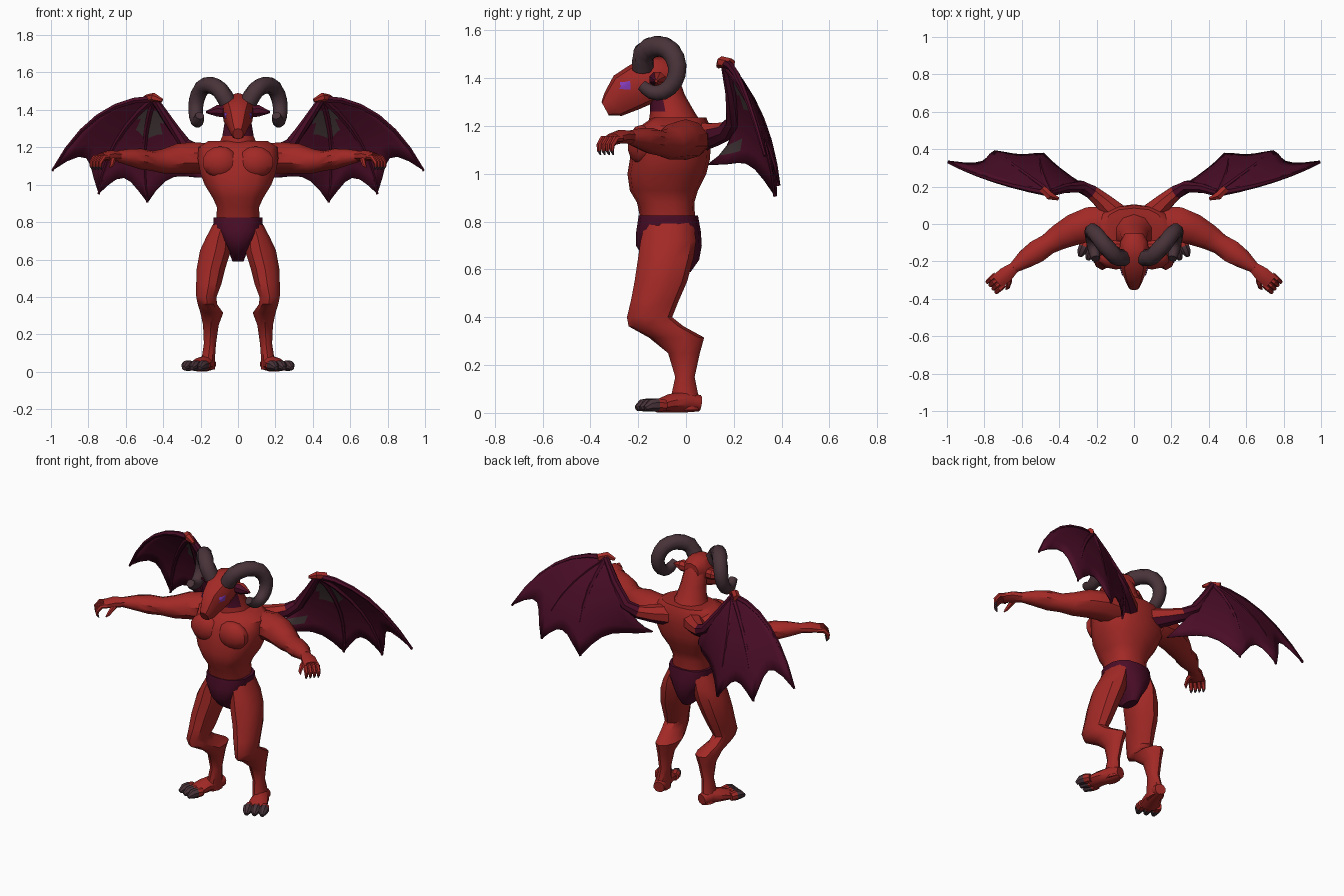
import bpy, bmesh, math
from mathutils import Vector, Matrix

cube = bpy.data.objects.get("Cube")
if cube:
    bpy.data.objects.remove(cube, do_unlink=True)


def material(name, rgb):
    m = bpy.data.materials.new(name)
    m.use_nodes = True
    m.diffuse_color = (*rgb, 1)
    m.node_tree.nodes["Principled BSDF"].inputs["Base Color"].default_value = (*rgb, 1)
    return m


RED = material("red_skin", (0.36, 0.022, 0.019))
PURPLE = material("dark_purple", (0.07, 0.004, 0.02))
HORN = material("horn_brown", (0.065, 0.033, 0.041))
GREY = material("worn_grey", (0.055, 0.036, 0.038))
VIOLET = material("violet_eye", (0.24, 0.045, 0.5))
parts = []


def finish(name, bm, mats, mirror):
    """Turn a bmesh into a named object, optionally mirrored in x."""
    mesh = bpy.data.meshes.new(name)
    bm.to_mesh(mesh)
    bm.free()
    for m in mats:
        mesh.materials.append(m)
    ob = bpy.data.objects.new(name, mesh)
    bpy.context.collection.objects.link(ob)
    parts.append(ob)
    if mirror:
        add_mirror(ob)
    return ob


def add_mirror(ob):
    mod = ob.modifiers.new("mirror", 'MIRROR')
    mod.use_mirror_merge = False


def loft(name, rings, mat, sides=10, axis=None, ref=(0, 0, 1), power=1.0, mirror=True):
    """Skin elliptical rings (x, y, z, half width, half height) along their path."""
    bm = bmesh.new()
    loops = []
    pts = [Vector(r[:3]) for r in rings]
    for i, r in enumerate(rings):
        t = Vector(axis) if axis else pts[min(i + 1, len(pts) - 1)] - pts[max(i - 1, 0)]
        t.normalize()
        u = t.cross(Vector(ref)).normalized()
        v = u.cross(t)
        loop = []
        for k in range(sides):
            a = math.tau * (k + 0.5) / sides
            c, s = math.cos(a), math.sin(a)
            c = math.copysign(abs(c) ** power, c)
            s = math.copysign(abs(s) ** power, s)
            loop.append(bm.verts.new(pts[i] + u * c * r[3] + v * s * r[-1]))
        loops.append(loop)
    for a, b in zip(loops, loops[1:]):
        for k in range(sides):
            n = (k + 1) % sides
            bm.faces.new((a[k], a[n], b[n], b[k]))
    bm.faces.new(loops[0])
    bm.faces.new(loops[-1])
    bmesh.ops.recalc_face_normals(bm, faces=bm.faces)
    return finish(name, bm, [mat], mirror)


def stack(name, levels, mat, **kw):
    """Loft of level rings given as (z, x centre, half width, y front, y back)."""
    rings = [(x, (f + b) / 2, z, w, (b - f) / 2) for z, x, w, f, b in levels]
    return loft(name, rings, mat, axis=(0, 0, 1), ref=(0, 1, 0), **kw)


def paint(ob, mat, rule):
    ob.data.materials.append(mat)
    for p in ob.data.polygons:
        if rule(p):
            p.material_index = len(ob.data.materials) - 1


def spline(rings, n):
    """Catmull-Rom refinement of a ring list."""
    out = []
    for i in range(len(rings) - 1):
        q = [Vector(rings[min(max(i + k, 0), len(rings) - 1)]) for k in (-1, 0, 1, 2)]
        for j in range(n):
            t = j / n
            out.append(tuple(0.5 * (2 * q[1] + (q[2] - q[0]) * t
                       + (2 * q[0] - 5 * q[1] + 4 * q[2] - q[3]) * t * t
                       + (3 * q[1] - q[0] - 3 * q[2] + q[3]) * t ** 3)))
    return out + [rings[-1]]


# Torso, chest muscles and briefs
stack("torso", [(0.76, 0, 0.12, -0.18, 0.04), (0.88, 0, 0.115, -0.205, 0.035),
                (0.93, 0, 0.138, -0.235, 0.05), (1.0, 0, 0.182, -0.245, 0.085),
                (1.06, 0, 0.205, -0.235, 0.1), (1.14, 0, 0.22, -0.225, 0.105),
                (1.2, 0, 0.215, -0.19, 0.1), (1.235, 0, 0.16, -0.14, 0.085)],
      RED, sides=14, power=0.8, mirror=False)
bm = bmesh.new()
bmesh.ops.create_uvsphere(bm, u_segments=10, v_segments=7, radius=1, matrix=Matrix.Translation(
    (0.095, -0.185, 1.12)) @ Matrix.Diagonal((0.1, 0.06, 0.085, 1)))
finish("chest_muscles", bm, [RED], True)
stack("briefs", [(0.825, 0, 0.134, -0.198, 0.05), (0.76, 0, 0.135, -0.208, 0.062),
                 (0.7, 0, 0.095, -0.21, 0.066), (0.64, 0, 0.05, -0.17, 0.055),
                 (0.59, 0, 0.03, -0.09, 0.02)],
      PURPLE, sides=14, power=0.8, mirror=False)

# Neck with a dark throat, and head
neck = stack("neck", [(1.19, 0, 0.12, -0.16, 0.08), (1.26, 0, 0.088, -0.15, 0.035),
                      (1.33, 0, 0.076, -0.15, -0.005), (1.4, 0, 0.07, -0.17, -0.03),
                      (1.45, 0, 0.05, -0.17, -0.06)], RED, mirror=False)
paint(neck, PURPLE, lambda p: p.normal.y < -0.5 and p.center.z > 1.24)
head = loft("head", [(0, -0.05, 1.41, 0.05, 0.05), (0, -0.09, 1.41, 0.075, 0.08),
                     (0, -0.14, 1.4, 0.084, 0.097), (0, -0.2, 1.368, 0.08, 0.092),
                     (0, -0.25, 1.34, 0.063, 0.088), (0, -0.305, 1.29, 0.042, 0.06),
                     (0, -0.338, 1.272, 0.028, 0.032)], RED, power=0.85, mirror=False)

# Eyes: thin plates wrapped onto the head
bm = bmesh.new()
bmesh.ops.create_grid(bm, x_segments=4, y_segments=4, size=1, matrix=Matrix.Translation(
    (0.09, -0.262, 1.372)) @ Matrix.Rotation(math.pi / 2, 4, 'Y')
    @ Matrix.Diagonal((0.023, 0.026, 1, 1)))
eyes = finish("eyes", bm, [VIOLET], False)
wrap = eyes.modifiers.new("wrap", 'SHRINKWRAP')
wrap.target = head
wrap.wrap_mode = 'ABOVE_SURFACE'
wrap.offset = 0.005
add_mirror(eyes)

# Ears and curled horns
ears = loft("ears", [(0.05, -0.12, 1.39, 0.025, 0.03), (0.11, -0.12, 1.395, 0.036, 0.034),
                     (0.17, -0.125, 1.388, 0.006, 0.006)], RED, sides=8)
paint(ears, PURPLE, lambda p: p.normal.y < -0.6)
horn_path = [(0.055, -0.18, 1.44, 0.046), (0.095, -0.175, 1.505, 0.047),
             (0.15, -0.12, 1.533, 0.046), (0.195, -0.065, 1.513, 0.044),
             (0.222, -0.037, 1.45, 0.041), (0.226, -0.05, 1.385, 0.038),
             (0.221, -0.095, 1.343, 0.035), (0.213, -0.145, 1.342, 0.031),
             (0.205, -0.185, 1.37, 0.024)]
loft("horns", spline(horn_path, 2), HORN, ref=(1, 0, 0))

# Arms, hands and clawed fingers
loft("arms", [(0.15, 0, 1.14, 0.1, 0.08), (0.24, 0, 1.143, 0.095, 0.085),
              (0.32, -0.03, 1.14, 0.088, 0.08), (0.4, -0.07, 1.125, 0.072, 0.066),
              (0.46, -0.108, 1.128, 0.058, 0.053), (0.52, -0.147, 1.138, 0.064, 0.055),
              (0.58, -0.187, 1.147, 0.053, 0.045), (0.645, -0.235, 1.152, 0.03, 0.03)], RED)
loft("hands", [(0.635, -0.228, 1.152, 0.03, 0.028), (0.685, -0.27, 1.155, 0.045, 0.03),
               (0.73, -0.308, 1.147, 0.044, 0.022)], RED, sides=8)
out, across = Vector((0.75, -0.66, 0)), Vector((0.66, 0.75, 0))
for i in range(4):
    base = Vector((0.715, -0.297, 1.147)) + across * (i - 1.5) * 0.024
    steps = [(0, 0, 0.014), (0.035, 0, 0.014), (0.06, -0.028, 0.012),
             (0.06, -0.05, 0.009), (0.05, -0.068, 0.003)]
    f = loft(f"finger_{i + 1}", [(*(base + out * d + Vector((0, 0, z))), r) for d, z, r in steps],
             RED, sides=6, ref=across)
    paint(f, HORN, lambda p: p.center.z < 1.1)
loft("thumbs", [(0.67, -0.265, 1.145, 0.018), (0.668, -0.31, 1.13, 0.015),
                (0.675, -0.34, 1.105, 0.011), (0.685, -0.35, 1.09, 0.003)],
     RED, sides=6, ref=(1, 0, 0))

# Backward-bent legs
stack("legs", [(0.8, 0.08, 0.05, -0.17, 0.03), (0.72, 0.105, 0.068, -0.19, 0.042),
               (0.65, 0.12, 0.087, -0.2, 0.032), (0.55, 0.145, 0.08, -0.215, 0.005),
               (0.47, 0.156, 0.071, -0.23, -0.03), (0.4, 0.169, 0.057, -0.247, -0.058),
               (0.362, 0.164, 0.054, -0.24, -0.01), (0.315, 0.14, 0.064, -0.155, 0.076),
               (0.25, 0.145, 0.044, -0.075, 0.058), (0.15, 0.15, 0.034, -0.045, 0.036),
               (0.08, 0.158, 0.037, -0.06, 0.05), (0.012, 0.162, 0.04, -0.06, 0.06)], RED)

# Feet and clawed toes
loft("feet", [(0.15, 0.058, 0.04, 0.034, 0.034), (0.165, 0, 0.047, 0.043, 0.045),
              (0.195, -0.07, 0.04, 0.055, 0.038), (0.215, -0.125, 0.027, 0.06, 0.026)], RED)
out, across = Vector((0.4, -0.92, 0)), Vector((0.92, 0.4, 0))
for i in range(3):
    base = Vector((0.21, -0.105, 0.031)) + across * (i - 1) * 0.046
    steps = [(0, 0, 0.025), (0.035, 0.002, 0.03), (0.065, 0, 0.027), (0.092, -0.012, 0.012)]
    toe = loft(f"toe_{i + 1}", [(*(base + out * d + Vector((0, 0, z))), r) for d, z, r in steps],
               RED, sides=8)
    front = (base + out * 0.038).dot(out)
    paint(toe, HORN, lambda p: p.center.dot(out) > front)

# Wing arms and thumb knobs
WRIST = Vector((0.45, 0.165, 1.46))
wing_arm = loft("wing_arms", [(0.07, 0.03, 1.15, 0.07), (0.165, 0.12, 1.165, 0.05),
                              (0.225, 0.17, 1.18, 0.04), (0.285, 0.2, 1.22, 0.034),
                              (0.37, 0.19, 1.34, 0.026), (*WRIST, 0.02)], PURPLE, sides=8)
paint(wing_arm, RED, lambda p: p.center.x < 0.22 and p.normal.z > -0.5)
loft("wing_knobs", [(0.49, 0.19, 1.46, 0.022), (0.45, 0.15, 1.468, 0.024),
                    (0.405, 0.135, 1.45, 0.01)], RED, sides=6)


def bow(mid, end):
    """Curve from the wing wrist to end that passes through mid."""
    mid, end = Vector(mid), Vector(end)
    ctrl = 2 * mid - (WRIST + end) / 2
    return lambda t: WRIST * (1 - t) ** 2 + ctrl * 2 * t * (1 - t) + end * t * t


spars = [bow((0.75, 0.235, 1.365), (0.993, 0.33, 1.075)),
         bow((0.65, 0.315, 1.23), (0.745, 0.385, 0.95)),
         bow((0.5, 0.31, 1.2), (0.485, 0.372, 0.905)),
         bow((0.27, 0.2, 1.2), (0.17, 0.09, 1.04))]

# Wing fingers
for i, spar in enumerate(spars[:3]):
    loft(f"wing_finger_{i + 1}", [(*spar(k / 6), 0.019 - 0.012 * k / 6) for k in range(7)],
         PURPLE, sides=6, ref=(0, 1, 0))

# Scalloped wing skin, with worn patches on its front side only
bm = bmesh.new()
ROWS, COLS = 7, 6
for a, b, scallop in zip(spars, spars[1:], (0.2, 0.18, 0.16)):
    grid = []
    for r in range(ROWS + 1):
        row = []
        for c in range(COLS + 1):
            s = c / COLS
            t = r / ROWS * (1 - scallop * math.sin(math.pi * s))
            row.append(bm.verts.new(a(t).lerp(b(t), s)))
        grid.append(row)
    for r in range(ROWS):
        for c in range(COLS):
            bm.faces.new((grid[r][c], grid[r][c + 1], grid[r + 1][c + 1], grid[r + 1][c]))
bmesh.ops.remove_doubles(bm, verts=bm.verts, dist=0.0005)
bm.normal_update()
if sum(f.normal.y for f in bm.faces) > 0:
    bmesh.ops.reverse_faces(bm, faces=bm.faces)
for f in bm.faces:
    p = f.calc_center_median()
    upper = 0.4 < p.x < 0.53 and 1.28 < p.z < 1.4
    f.material_index = int(upper or (p.x < 0.33 and 1.07 < p.z < 1.15))
wing = finish("wing_skin", bm, [PURPLE, GREY, PURPLE, PURPLE], False)
solid = wing.modifiers.new("thickness", 'SOLIDIFY')
solid.thickness = 0.01
solid.material_offset = 2
add_mirror(wing)

# Smooth shading with kept creases
bpy.ops.object.select_all(action='DESELECT')
for ob in parts:
    ob.select_set(True)
bpy.context.view_layer.objects.active = parts[0]
bpy.ops.object.shade_smooth_by_angle(angle=math.radians(38))
